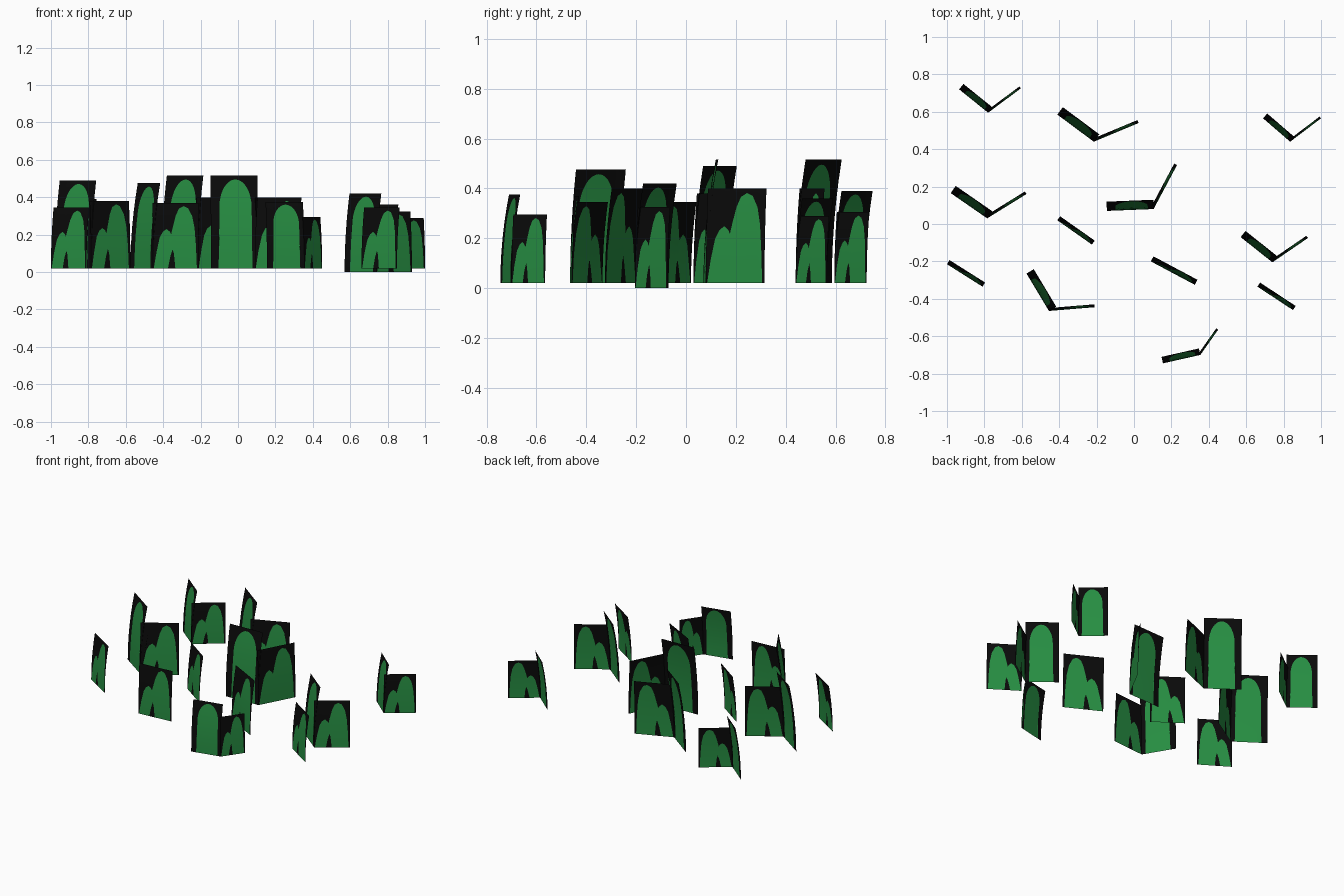
import bpy, bmesh, math
from mathutils import Vector

if "Cube" in bpy.data.objects:
    bpy.data.objects.remove(bpy.data.objects["Cube"])


def material(name, rgb):
    m = bpy.data.materials.new(name)
    m.diffuse_color = (*rgb, 1)
    m.use_nodes = True
    m.node_tree.nodes["Principled BSDF"].inputs["Base Color"].default_value = m.diffuse_color
    return m


BLACK = material("black_card", (0.003, 0.003, 0.003))
GREEN = material("leaf_green", (0.02, 0.27, 0.055))

# Leaf outlines in card coordinates (u along the base, v up the card)
ARCH = [(0.165, 0.0), (0.18, 0.4)]
for i in range(17):
    a = math.pi * (1 - i / 16)
    ARCH.append((0.53 + 0.345 * math.cos(a), 0.66 + 0.30 * math.sin(a)))
ARCH += [(0.88, 0.4), (0.89, 0.0)]
LOBES = [(0.02, 0), (0.08, 0.25), (0.15, 0.47), (0.22, 0.56), (0.30, 0.60),
         (0.37, 0.56), (0.40, 0.52), (0.44, 0.64), (0.50, 0.80), (0.57, 0.91),
         (0.67, 0.95), (0.77, 0.92), (0.86, 0.80), (0.91, 0.62), (0.94, 0.35),
         (0.96, 0)]
WEDGE = [(0.33, 0), (0.38, 0.18), (0.43, 0.29), (0.46, 0.22), (0.49, 0)]


def height_at(line, u):
    """Height of an outline at u, zero outside it."""
    for (u0, v0), (u1, v1) in zip(line, line[1:]):
        if u0 <= u <= u1:
            return v0 + (v1 - v0) * (u - u0) / (u1 - u0) if u1 > u0 else v1
    return 0.0


def card(name, start, end, z0, z1, lean, outline, wedge=()):
    """Thin upright card bent backwards, with the leaf shape cut into its faces."""
    a, b = Vector((*start, 0)), Vector((*end, 0))
    along = b - a
    normal = Vector((-along.y, along.x, 0)).normalized()
    h = z1 - z0

    def place(u, v):
        p = a + along * u + normal * (lean * h * v * v)
        p.z = z0 + h * v
        return p

    bm = bmesh.new()
    us = sorted({0.0, 1.0, *[round(p[0], 4) for p in list(outline) + list(wedge)]})
    for u0, u1 in zip(us, us[1:]):
        cuts = [(0, height_at(wedge, u), height_at(outline, u), 1) for u in (u0, u1)]
        for k in range(3):
            n = (2, 6, 6)[k]
            for j in range(n):
                quad = []
                for u, c, t in ((u0, 0, j), (u1, 1, j), (u1, 1, j + 1), (u0, 0, j + 1)):
                    lo, hi = cuts[c][k], cuts[c][k + 1]
                    quad.append(place(u, lo + (hi - lo) * t / n))
                if (quad[2] - quad[0]).cross(quad[3] - quad[1]).length < 1e-9:
                    continue
                f = bm.faces.new([bm.verts.new(p) for p in quad])
                f.material_index = 1 if k == 1 else 0
                f.smooth = True
    bmesh.ops.remove_doubles(bm, verts=bm.verts, dist=1e-5)
    me = bpy.data.meshes.new(name)
    bm.to_mesh(me)
    bm.free()
    me.materials.append(BLACK)
    me.materials.append(GREEN)
    ob = bpy.data.objects.new(name, me)
    bpy.context.collection.objects.link(ob)


# Folded bushes: left end, fold, right end, base z, left top, right top
PAIRS = [
    ((-0.935, 0.72), (-0.78, 0.595), (-0.605, 0.725), 0.02, 0.39, 0.305),
    ((-0.41, 0.585), (-0.215, 0.44), (0.025, 0.54), 0.02, 0.515, 0.40),
    ((0.69, 0.565), (0.835, 0.44), (1.0, 0.565), 0.02, 0.36, 0.29),
    ((-0.98, 0.165), (-0.785, 0.03), (-0.575, 0.16), 0.02, 0.49, 0.38),
    ((-0.145, 0.07), (0.105, 0.08), (0.23, 0.315), 0.02, 0.515, 0.40),
    ((0.57, -0.07), (0.74, -0.205), (0.93, -0.075), 0.0, 0.42, 0.325),
    ((-0.575, -0.265), (-0.455, -0.465), (-0.21, -0.445), 0.02, 0.475, 0.37),
    ((0.155, -0.745), (0.355, -0.70), (0.45, -0.565), 0.02, 0.375, 0.295),
]
for i, (l, m, r, z0, zl, zr) in enumerate(PAIRS, 1):
    card(f"bush_{i}_tall_leaf", l, m, z0, zl, 0.10, ARCH)
    card(f"bush_{i}_double_leaf", m, r, z0, zr, 0.045, LOBES, () if i == 5 else WEDGE)

# Single flat bushes
SINGLES = [
    ((-0.41, 0.02), (-0.225, -0.11), 0.345),
    ((-1.0, -0.215), (-0.81, -0.335), 0.345),
    ((0.09, -0.20), (0.325, -0.325), 0.40),
    ((0.66, -0.335), (0.85, -0.46), 0.345),
]
for i, (l, r, top) in enumerate(SINGLES, 1):
    card(f"single_bush_{i}", l, r, 0.02, top, 0.08, LOBES, WEDGE)
